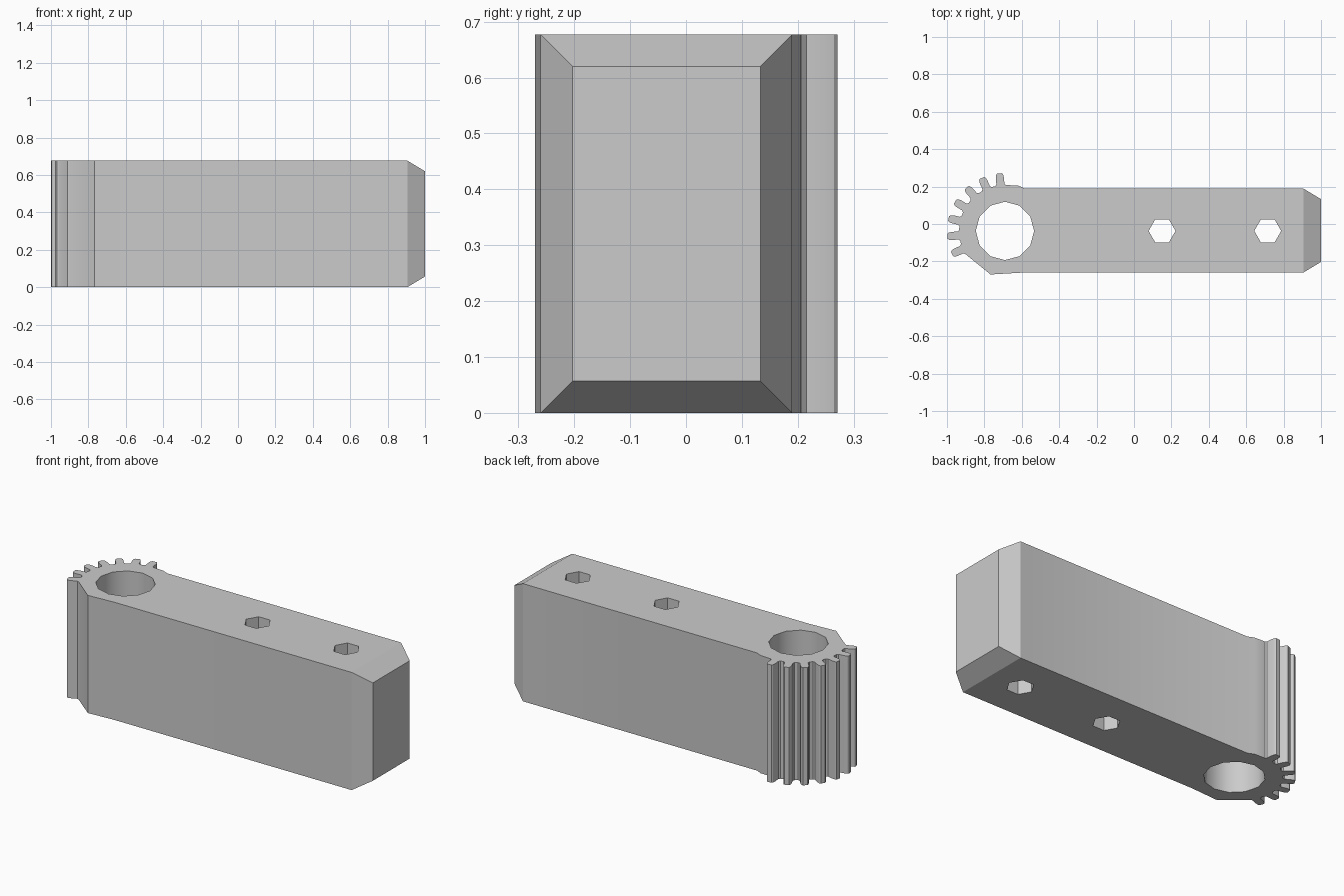
import bpy, bmesh
from math import cos, sin, radians

if "Cube" in bpy.data.objects:
    bpy.data.objects.remove(bpy.data.objects["Cube"], do_unlink=True)

HEIGHT = 0.677
CX, CY = -0.69, -0.037          # pivot centre
FRONT, BACK, SHOULDER = -0.26, 0.19, 0.905
INSET = 0.057

grey = bpy.data.materials.new("light grey")
grey.use_nodes = True
grey.diffuse_color = (0.6, 0.6, 0.6, 1)
grey.node_tree.nodes["Principled BSDF"].inputs["Base Color"].default_value = (0.6, 0.6, 0.6, 1)


def polar(angle, radius):
    return CX + radius * cos(radians(angle)), CY + radius * sin(radians(angle))


# Outline, counter-clockwise: arm, then gear teeth around the rounded end
outline = [(-0.767, -0.27), (-0.6, FRONT), (SHOULDER, FRONT),
           (SHOULDER, BACK), (-0.585, BACK), (-0.62, 0.206)]
flank = [(6.8, 0.245), (4.9, 0.253), (4.4, 0.285), (3.6, 0.302), (2.3, 0.309)]
for k in range(7):
    middle = 95.5 + 18 * k
    outline += [polar(middle - a, r) for a, r in flank]
    outline += [polar(middle + a, r) for a, r in reversed(flank)]

# Arm body: caps, walls and the chamfered far end
bm = bmesh.new()
low = [bm.verts.new((x, y, 0)) for x, y in outline]
high = [bm.verts.new((x, y, HEIGHT)) for x, y in outline]
bm.faces.new(high)
bm.faces.new(low[::-1])
count = len(outline)
for i in range(count):
    j = (i + 1) % count
    if i != 2:
        bm.faces.new((low[i], low[j], high[j], high[i]))
shoulder = [low[2], low[3], high[3], high[2]]
end = [bm.verts.new((1, y, z)) for y, z in (
    (FRONT + INSET, INSET), (BACK - INSET, INSET),
    (BACK - INSET, HEIGHT - INSET), (FRONT + INSET, HEIGHT - INSET))]
bm.faces.new(end)
for i in range(4):
    j = (i + 1) % 4
    bm.faces.new((shoulder[i], shoulder[j], end[j], end[i]))
bmesh.ops.recalc_face_normals(bm, faces=bm.faces[:])
mesh = bpy.data.meshes.new("geared_arm")
bm.to_mesh(mesh)
bm.free()
mesh.materials.append(grey)
arm = bpy.data.objects.new("geared_arm", mesh)
bpy.context.collection.objects.link(arm)


# Through holes: pivot bore and two hexagonal bolt holes
def drill(name, x, radius, sides):
    bpy.ops.mesh.primitive_cylinder_add(vertices=sides, radius=radius, depth=1,
                                        location=(x, CY, HEIGHT / 2),
                                        rotation=(0, 0, radians(90)))
    cutter = bpy.context.object
    cutter.name = name
    cutter.hide_render = True
    cutter.data.materials.append(grey)
    bpy.context.view_layer.objects.active = arm
    cut = arm.modifiers.new(name, "BOOLEAN")
    cut.operation = "DIFFERENCE"
    cut.solver = "EXACT"
    cut.object = cutter
    bpy.ops.object.modifier_apply(modifier=cut.name)
    bpy.data.objects.remove(cutter, do_unlink=True)


drill("pivot_bore", CX, 0.156, 12)
drill("inner_bolt_hole", 0.15, 0.072, 6)
drill("outer_bolt_hole", 0.715, 0.072, 6)

# Smooth bore and tooth flanks, crisp edges elsewhere
bpy.ops.object.select_all(action="DESELECT")
arm.select_set(True)
bpy.context.view_layer.objects.active = arm
bpy.ops.object.shade_smooth_by_angle(angle=radians(30.4))
